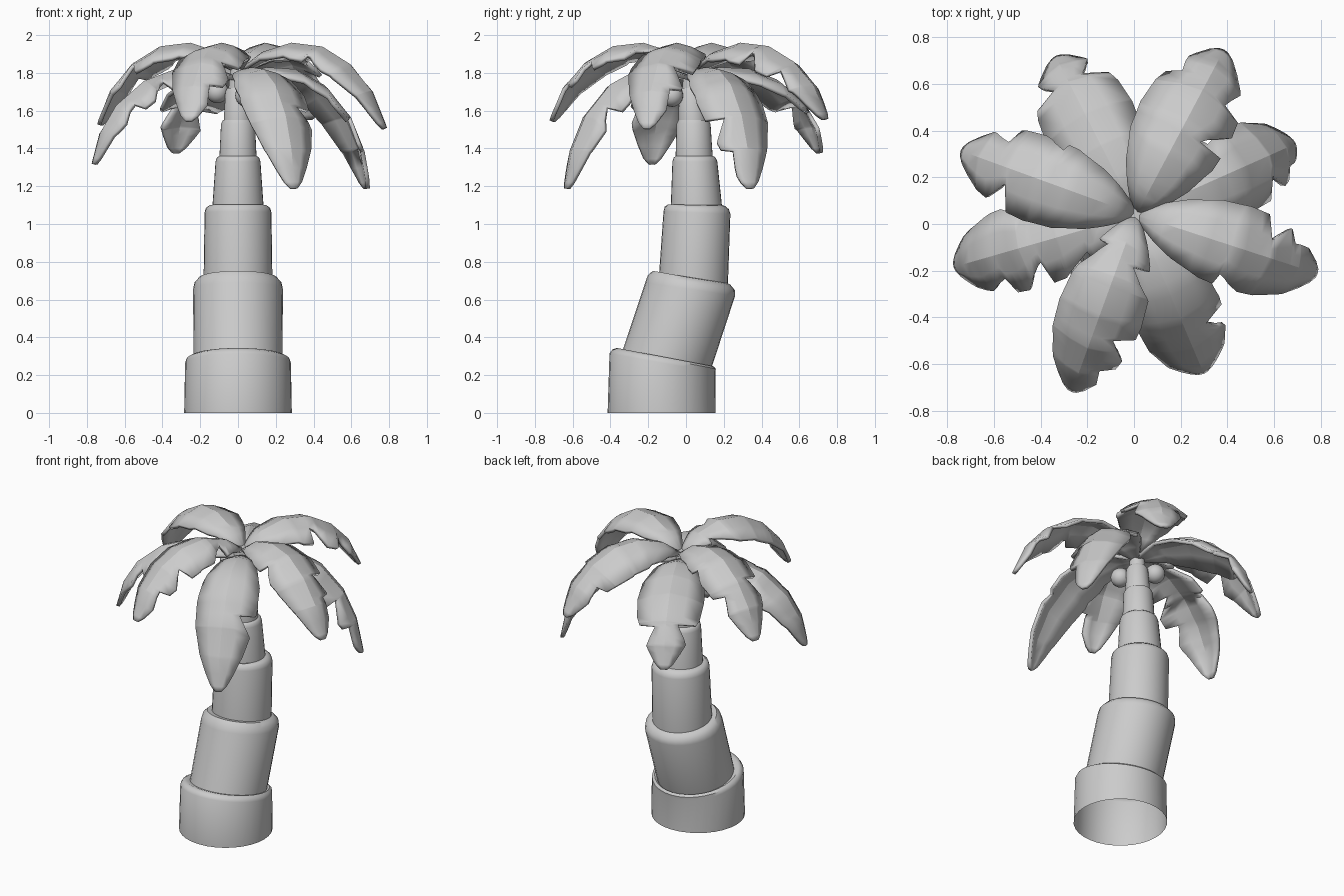
import bpy, bmesh, math
from mathutils import Vector

if "Cube" in bpy.data.objects:
    bpy.data.objects.remove(bpy.data.objects["Cube"])


def finish(name, bm, angle):
    bmesh.ops.recalc_face_normals(bm, faces=bm.faces)
    mesh = bpy.data.meshes.new(name)
    bm.to_mesh(mesh)
    bm.free()
    ob = bpy.data.objects.new(name, mesh)
    bpy.context.collection.objects.link(ob)
    bpy.ops.object.select_all(action='DESELECT')
    ob.select_set(True)
    bpy.context.view_layer.objects.active = ob
    bpy.ops.object.shade_smooth_by_angle(angle=math.radians(angle))
    return ob


def interp(pts, t):
    for (a, va), (b, vb) in zip(pts, pts[1:]):
        if t <= b:
            return va + (vb - va) * (t - a) / (b - a)
    return pts[-1][1]


# Trunk: stacked stepped segments, rings of (centre y, z, radius, tilt), open at the base
RINGS = [(-.13, 0, .285, 0), (-.125, .265, .28, -.18), (-.115, .285, .273, -.19), (-.11, .295, .255, -.19),
         (-.1, .285, .235, -.2), (.022, .655, .238, -.15), (.028, .69, .23, -.17), (.03, .715, .205, -.18),
         (.04, .715, .182, -.16), (.058, 1.06, .177, -.04), (.057, 1.085, .17, -.04), (.056, 1.1, .15, -.03),
         (.055, 1.1, .135, 0), (.047, 1.33, .119, 0), (.046, 1.35, .112, 0), (.045, 1.36, .1, 0),
         (.043, 1.36, .098, 0), (.04, 1.53, .09, 0), (.04, 1.55, .08, 0),
         (.035, 1.55, .075, 0), (.03, 1.7, .067, 0), (.03, 1.72, .056, 0),
         (.03, 1.72, .05, 0), (.03, 1.83, .04, 0)]
N = 32
bm = bmesh.new()
prev = None
for cy, z, r, tilt in RINGS:
    ring = []
    for i in range(N):
        a = 2 * math.pi * i / N
        dy = r * math.sin(a)
        ring.append(bm.verts.new((r * math.cos(a), cy + dy, z + tilt * dy)))
    if prev:
        for i in range(N):
            j = (i + 1) % N
            bm.faces.new((prev[i], prev[j], ring[j], ring[i]))
    prev = ring
bm.faces.new(prev)
finish("trunk", bm, 45)

# Coconuts under the crown
for i, c in enumerate([(-.11, .07, 1.7), (.045, -.075, 1.68)]):
    bm = bmesh.new()
    bmesh.ops.create_uvsphere(bm, u_segments=20, v_segments=12, radius=.06)
    bmesh.ops.translate(bm, verts=bm.verts, vec=c)
    finish(f"coconut_{i + 1}", bm, 60)

# Fronds: arched spine (distance, height), leaf-shaped width, notched edges
HIGH = [(0, 1.82), (.12, 1.91), (.28, 1.96), (.45, 1.94), (.6, 1.85), (.72, 1.71), (.8, 1.52)]
LOW = [(0, 1.78), (.15, 1.83), (.32, 1.82), (.48, 1.74), (.62, 1.58), (.7, 1.4), (.74, 1.2)]
WIDTH = [(0, .02), (.1, .085), (.2, .135), (.35, .178), (.5, .19), (.65, .178),
         (.8, .135), (.9, .09), (.97, .05), (1, .02)]
CENTRE = Vector((.01, .04, 0))


def edge_width(t, notches):
    w = interp(WIDTH, t)
    for at, depth in notches:
        if at < t < at + .14:
            w -= depth * min(1, (at + .14 - t) / .12)
    return max(w, .015)


def frond(name, spine, azimuth, reach, tip_z, wide, left, right):
    z0, z1 = spine[0][1], spine[-1][1]
    top = max(p[1] for p in spine)
    pts, past = [], False
    for r, z in spine:
        past = past or z == top
        if past:                       # rescale the droop to reach the wanted tip height
            z = top - (top - z) * (top - tip_z) / (top - z1)
        pts.append(Vector((r * reach, z)))
    run = [0]
    for a, b in zip(pts, pts[1:]):
        run.append(run[-1] + (b - a).length)
    run = [d / run[-1] for d in run]
    rs = list(zip(run, [p.x for p in pts]))
    zs = list(zip(run, [p.y for p in pts]))

    stations = {round(t, 3) for t in run} | {t for t, _ in WIDTH}
    for at, _ in left + right:
        stations |= {at, round(at + .015, 3), round(at + .14, 3)}
    ts = [t for t in sorted(stations) if t <= 1]

    a = math.radians(azimuth)
    out = Vector((math.cos(a), math.sin(a), 0))
    side = Vector((-math.sin(a), math.cos(a), 0))
    up = Vector((0, 0, 1))
    bm = bmesh.new()
    prev = None
    for t in ts:
        lo, hi = max(0, t - .06), min(1, t + .06)
        dr, dz = interp(rs, hi) - interp(rs, lo), interp(zs, hi) - interp(zs, lo)
        normal = (up * dr - out * dz).normalized()
        p = CENTRE + out * interp(rs, t) + up * interp(zs, t)
        wl, wr = wide * edge_width(t, left), wide * edge_width(t, right)
        row = []
        for v in (-wr, -wr * .5, 0, wl * .5, wl):
            drop = .15 * abs(v) + 1.4 * v * v
            row.append(bm.verts.new(p + side * v - normal * drop))
        if prev:
            for i in range(4):
                bm.faces.new((prev[i], row[i], row[i + 1], prev[i + 1]))
        prev = row
    ob = finish(name, bm, 25)
    if ob.data.polygons[0].normal.z < 0:
        ob.data.flip_normals()
    mod = ob.modifiers.new("thickness", 'SOLIDIFY')
    mod.thickness = .022
    mod.offset = -1


FRONDS = [
    ("frond_back_left", LOW, 117, 1.03, 1.38, 1.08, [(.7, .09)], [(.72, .09)]),
    ("frond_back_right", HIGH, 62, 1.0, 1.56, 1.12, [(.72, .05)], [(.42, .1), (.65, .07)]),
    ("frond_right_low", LOW, 24, 1.01, 1.19, 1.0, [(.38, .03)], [(.62, .09), (.8, .05)]),
    ("frond_right_high", HIGH, -18, 1.02, 1.51, .98, [(.6, .1), (.75, .05)], [(.42, .05)]),
    ("frond_front_right", LOW, -67, 1.0, 1.19, 1.0, [(.55, .09)], []),
    ("frond_front_left", HIGH, -110, 1.01, 1.55, .98, [(.22, .08), (.57, .09), (.76, .06)], [(.16, .05)]),
    ("frond_left_low", LOW, -164, 1.1, 1.32, 1.0, [(.22, .05), (.42, .1), (.62, .07)], [(.2, .07), (.45, .06)]),
    ("frond_left_high", HIGH, 160, 1.0, 1.53, 1.0, [(.6, .11)], [(.4, .03), (.68, .06)]),
]
for spec in FRONDS:
    frond(*spec)
